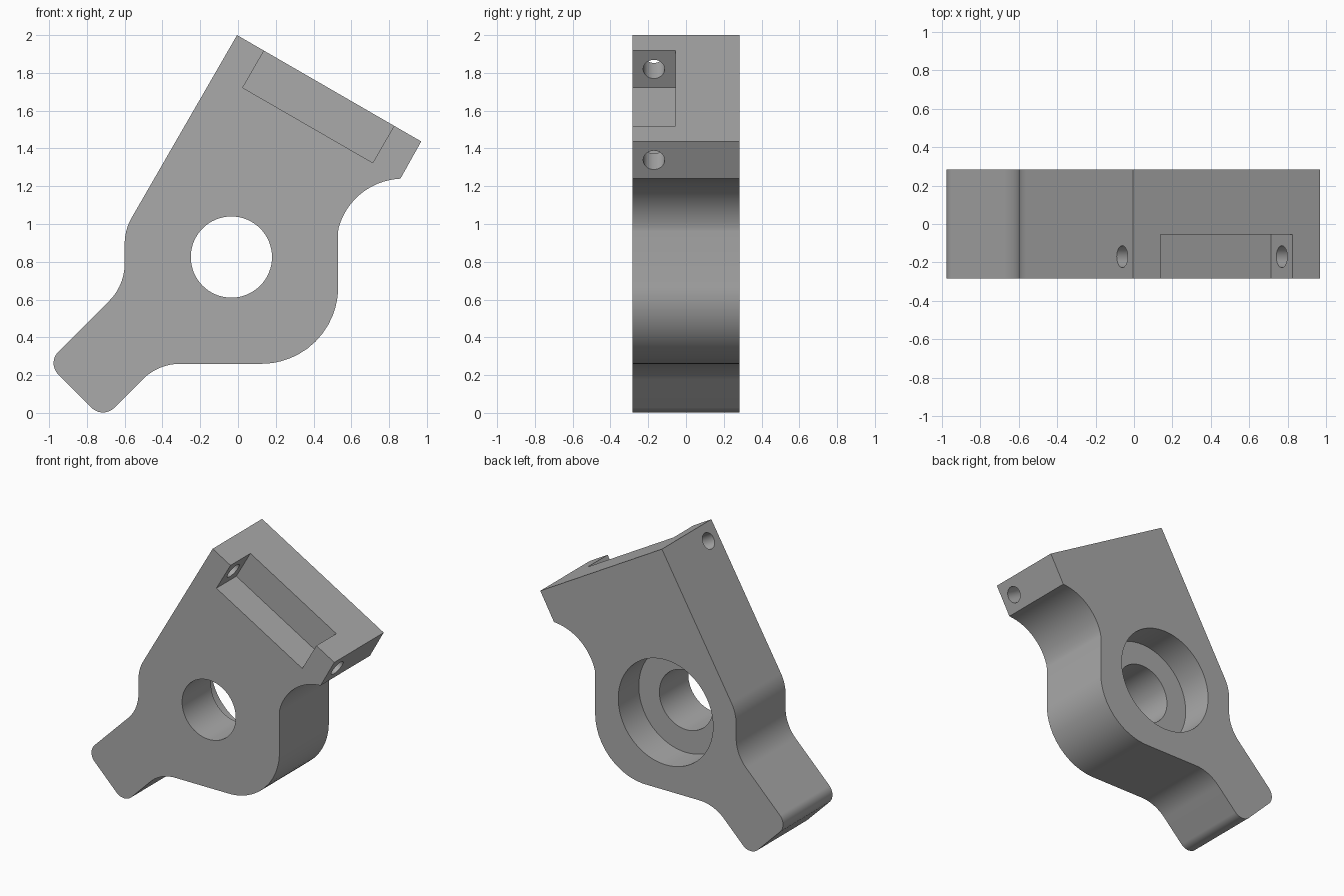
import bpy, bmesh
from math import radians, cos, sin, tan
from mathutils import Vector, Matrix

if "Cube" in bpy.data.objects:
    bpy.data.objects.remove(bpy.data.objects["Cube"])

HALF = 0.283                      # half thickness along y
TILT = radians(30)                # slope of the top edge
APEX = Vector((-0.005, 0, 2.0))   # upper end of the sloping edge
ALONG = Vector((cos(TILT), 0, -sin(TILT)))
UP = Vector((sin(TILT), 0, cos(TILT)))

grey = bpy.data.materials.new("plain grey")
grey.use_nodes = True
colour = (0.4, 0.4, 0.4, 1)
grey.diffuse_color = colour
grey.node_tree.nodes["Principled BSDF"].inputs["Base Color"].default_value = colour


def fillet(prev, corner, nxt, radius, steps=14):
    """Points of the round that replaces a profile corner."""
    a, b = (prev - corner).normalized(), (nxt - corner).normalized()
    half = a.angle(b) / 2
    centre = corner + (a + b).normalized() * (radius / sin(half))
    start = corner + a * (radius / tan(half)) - centre
    end = corner + b * (radius / tan(half)) - centre
    points = []
    for i in range(steps + 1):
        spoke = start.lerp(end, i / steps).normalized()
        points.append(centre + spoke * radius)
    return points


def finish(name, bm):
    bmesh.ops.recalc_face_normals(bm, faces=bm.faces[:])
    mesh = bpy.data.meshes.new(name)
    bm.to_mesh(mesh)
    bm.free()
    mesh.materials.append(grey)
    obj = bpy.data.objects.new(name, mesh)
    bpy.context.collection.objects.link(obj)
    return obj


def prism(name, points, y0, y1):
    """Closed solid with an x-z outline, from y0 to y1."""
    bm = bmesh.new()
    front = [bm.verts.new((p[0], y0, p[1])) for p in points]
    back = [bm.verts.new((p[0], y1, p[1])) for p in points]
    bm.faces.new(front)
    bm.faces.new(back[::-1])
    for i in range(len(points)):
        bm.faces.new((front[i], front[i - 1], back[i - 1], back[i]))
    return finish(name, bm)


def rod(name, start, end, radius, sides):
    bm = bmesh.new()
    axis = end - start
    turn = axis.to_track_quat("Z", "Y").to_matrix().to_4x4()
    bmesh.ops.create_cone(bm, cap_ends=True, segments=sides, radius1=radius,
                          radius2=radius, depth=axis.length,
                          matrix=Matrix.Translation((start + end) / 2) @ turn)
    return finish(name, bm)


# Outline corners with their rounding radius
corners = [(-0.005, 2.0, 0), (0.97, 1.437, 0), (0.86, 1.24, 0),
           (0.53, 0.96, 0), (0.53, 0.26, 0.405), (-0.422, 0.26, 0.28),
           (-0.715, -0.033, 0.085), (-1.0115, 0.2635, 0.085),
           (-0.6, 0.675, 0.28), (-0.6, 0.969, 0.28)]
spots = [Vector(c[:2]) for c in corners]
outline = []
for i, (x, z, r) in enumerate(corners):
    if r:
        outline += fillet(spots[i - 1], spots[i], spots[(i + 1) % len(spots)], r)
    else:
        outline.append(spots[i])
    if i == 2:                    # scooped relief under the clamp end
        for k in range(1, 20):
            t = radians(92.4 + 75.3 * k / 20)
            outline.append(Vector((0.875 + 0.355 * cos(t), 0.885 + 0.355 * sin(t))))
bracket = prism("bracket_body", outline, -HALF, HALF)


# Through bore and the wider counterbore behind it
def bore_point(y):
    return Vector((-0.035, y, 0.825))


cutters = [rod("bore_cutter", bore_point(-1), bore_point(1), 0.215, 64),
           rod("counterbore_cutter", bore_point(0.048), bore_point(1.1), 0.38, 80)]

# Pocket open to the front and to the sloping top
pocket = [APEX + ALONG * s + UP * h for s, h in
          ((0.165, 0.1), (0.165, -0.226), (0.96, -0.226), (0.96, 0.1))]
cutters.append(prism("pocket_cutter", [(p.x, p.z) for p in pocket], -1, -0.055))

# Screw hole running parallel to the slope through both pocket walls
hole = APEX - UP * 0.113 + Vector((0, -0.17, 0))
cutters.append(rod("screw_hole_cutter", hole - ALONG * 0.2, hole + ALONG * 1.4, 0.057, 32))

bpy.ops.object.select_all(action="DESELECT")
bpy.context.view_layer.objects.active = bracket
bracket.select_set(True)
for cutter in cutters:
    cutter.hide_render = True
    mod = bracket.modifiers.new(cutter.name, "BOOLEAN")
    mod.operation, mod.solver, mod.object = "DIFFERENCE", "EXACT", cutter
    bpy.ops.object.modifier_apply(modifier=mod.name)
    bpy.data.objects.remove(cutter)

bpy.ops.object.shade_smooth_by_angle(angle=radians(25))
